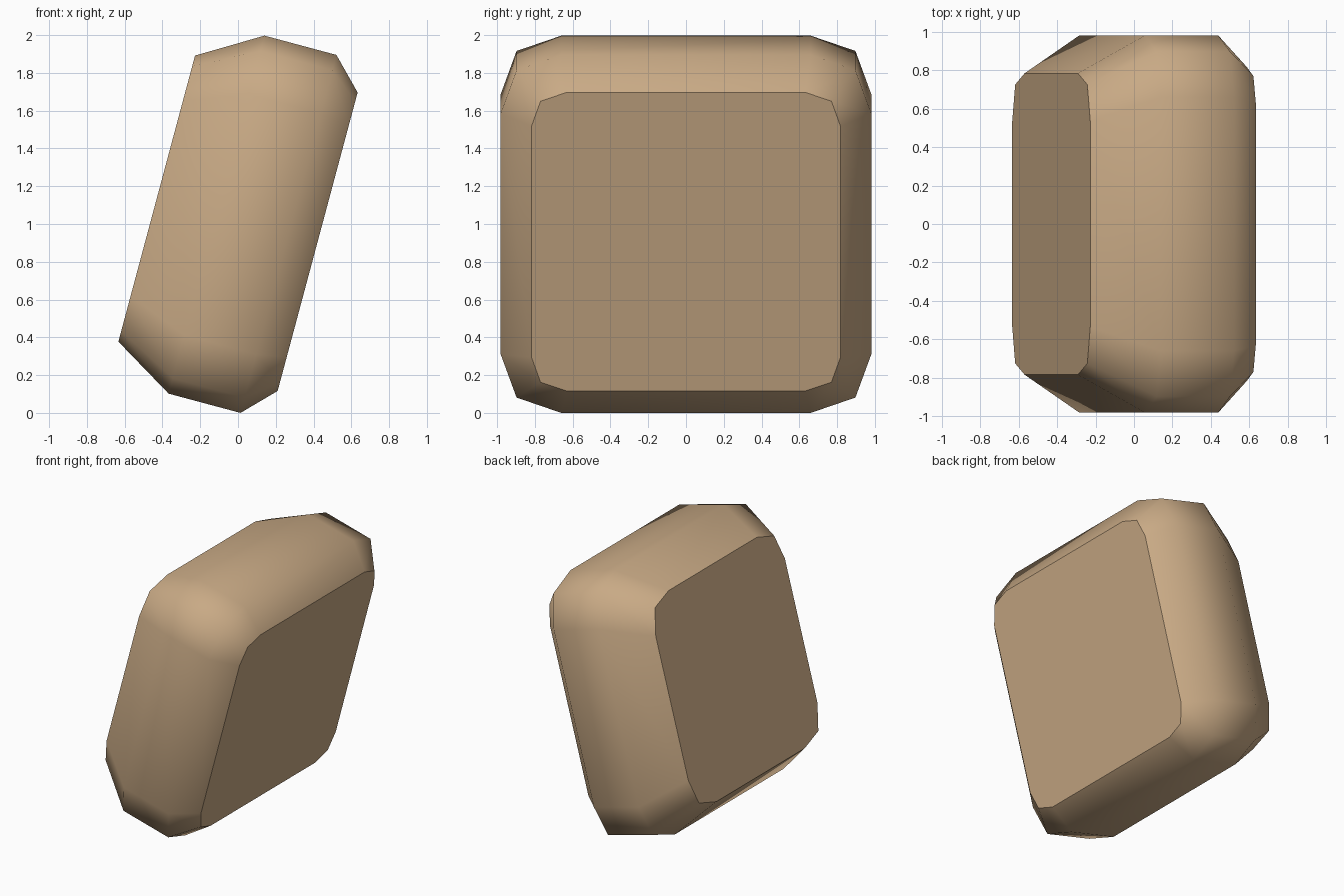
import bpy, bmesh
from math import radians
from mathutils import Matrix

if "Cube" in bpy.data.objects:
    bpy.data.objects.remove(bpy.data.objects["Cube"])

# Warm tan material
tan = bpy.data.materials.new("warm_tan")
tan.use_nodes = True
colour = (0.58, 0.40, 0.235, 1)
tan.diffuse_color = colour
tan.node_tree.nodes["Principled BSDF"].inputs["Base Color"].default_value = colour


def outline(a, b, c):
    """Square with rounded corners: edge start a, corner point b, half width c."""
    points = []
    x, y = 1, 0
    for _ in range(4):
        for u, v in ((c, a), (b, b), (a, c)):
            points.append((u * x - v * y, u * y + v * x))
        x, y = -y, x
    return points


# Cross-sections through the thickness: offset, then outline sizes
sections = [
    (-0.712, 0.535, 0.725, 0.784),
    (-0.384, 0.66, 0.897, 0.981),
    (0.01, 0.66, 0.897, 0.981),
    (0.17, 0.633, 0.77, 0.818),
]

bm = bmesh.new()
rings = [[bm.verts.new((n, y, z)) for y, z in outline(*sizes)]
         for n, *sizes in sections]

# Smooth rim between neighbouring sections
for low, high in zip(rings, rings[1:]):
    for i in range(len(low)):
        j = (i + 1) % len(low)
        bm.faces.new((low[i], low[j], high[j], high[i])).smooth = True

# Flat panels with crisp borders
for ring in (rings[0], rings[-1]):
    panel = bm.faces.new(ring)
    panel.smooth = False
    for edge in panel.edges:
        edge.smooth = False
bmesh.ops.recalc_face_normals(bm, faces=bm.faces)

# Lean the slab, then centre it and rest it on the ground
bm.transform(Matrix.Rotation(radians(15), 4, "Y"))
for axis in range(3):
    values = [v.co[axis] for v in bm.verts]
    shift = min(values) if axis == 2 else (min(values) + max(values)) / 2
    for v in bm.verts:
        v.co[axis] -= shift

mesh = bpy.data.meshes.new("rounded_slab")
bm.to_mesh(mesh)
bm.free()
mesh.materials.append(tan)
slab = bpy.data.objects.new("rounded_slab", mesh)
bpy.context.collection.objects.link(slab)
